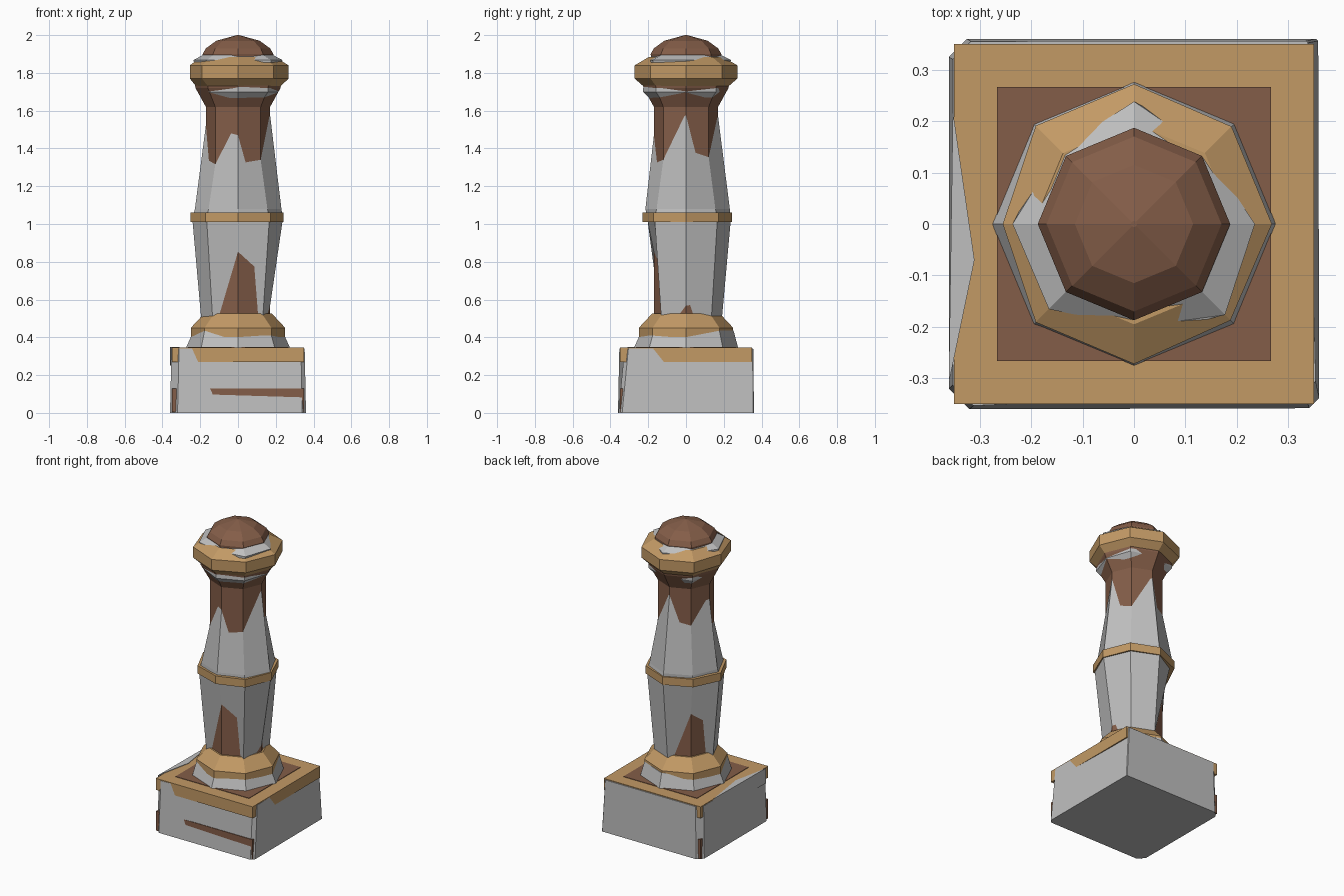
import bpy, bmesh, math

if "Cube" in bpy.data.objects:
    bpy.data.objects.remove(bpy.data.objects["Cube"])

def material(name, rgb):
    m = bpy.data.materials.new(name)
    m.diffuse_color = (*rgb, 1)
    m.use_nodes = True
    m.node_tree.nodes["Principled BSDF"].inputs["Base Color"].default_value = m.diffuse_color
    return m

STONE = material("grey_stone", (0.52, 0.52, 0.52))
TAN = material("tan_wood", (0.54, 0.32, 0.13))
BROWN = material("brown_wood", (0.23, 0.11, 0.065))

def finish(name, bm, mat):
    bmesh.ops.recalc_face_normals(bm, faces=bm.faces)
    me = bpy.data.meshes.new(name)
    bm.to_mesh(me)
    bm.free()
    me.materials.append(mat)
    ob = bpy.data.objects.new(name, me)
    bpy.context.collection.objects.link(ob)
    return ob

def loft(name, loops, mat):
    """Bridge stacked loops of points and cap both ends."""
    bm = bmesh.new()
    rings = [[bm.verts.new(p) for p in loop] for loop in loops]
    n = len(rings[0])
    for a, b in zip(rings, rings[1:]):
        for i in range(n):
            j = (i + 1) % n
            bm.faces.new((a[i], a[j], b[j], b[i]))
    bm.faces.new(rings[0][::-1])
    bm.faces.new(rings[-1])
    return finish(name, bm, mat)

def octagon(z, r):
    """Eight points from angle 0; r is one radius or eight."""
    rs = r if isinstance(r, (list, tuple)) else [r] * 8
    return [(rs[i] * math.cos(i * math.pi / 4), rs[i] * math.sin(i * math.pi / 4), z)
            for i in range(8)]

def lathe(name, profile, mat):
    return loft(name, [octagon(z, r) for z, r in profile], mat)

def slab(name, half, z0, z1, mat):
    sq = [(-half, -half), (half, -half), (half, half), (-half, half)]
    return loft(name, [[(x, y, z) for x, y in sq] for z in (z0, z1)], mat)

def chamfered(corners, c, z):
    """Square loop with each corner cut by c[i]."""
    out = []
    for i, (x, y) in enumerate(corners):
        sx, sy = math.copysign(c[i], x), math.copysign(c[i], y)
        a, b = (x, y - sy), (x - sx, y)
        out += [(*p, z) for p in ((a, b) if i % 2 == 0 else (b, a))]
    return out

# Square base: worn stone block with wooden trim poking out at the corners
cut = [0.04, 0.02, 0.004, 0.035]
bottom = [(-0.36, -0.36), (0.36, -0.358), (0.358, 0.36), (-0.36, 0.36)]
top = [(-0.352, -0.353), (0.353, -0.325), (0.338, 0.356), (-0.352, 0.355)]
loft("base_stone", [chamfered(bottom, cut, 0), chamfered(top, cut, 0.34)], STONE)
slab("base_foot_trim", 0.35, 0.004, 0.13, BROWN)
slab("base_top_trim", 0.35, 0.27, 0.345, TAN)
slab("base_top_panel", 0.266, 0.34, 0.348, BROWN)

# Stone chip showing on the left edge of the base top
chip = [(-0.352, 0.22), (-0.36, -0.31), (-0.31, -0.07)]
loft("base_edge_chip", [[(x, y, z) for x, y in chip] for z in (0.25, 0.348)], STONE)

# Stone foot and tan collar around the bottom of the shaft
lathe("foot_stone", [(0.34, 0.277),
                     (0.435, [0.235, 0.25, 0.252, 0.24, 0.235, 0.25, 0.235, 0.24]),
                     (0.47, 0.2)], STONE)
lathe("foot_collar", [(0.385, 0.25), (0.45, 0.25), (0.525, 0.18)], TAN)

# Brown inner core with flared neck
lathe("shaft_core", [(0.48, 0.17), (1.62, 0.17), (1.72, 0.225), (1.77, 0.235)], BROWN)

# Worn stone shaft, widest at the middle; it sinks into the core at both ends
lathe("shaft_stone", [
    (0.50, [0.16, 0.19, 0.19, 0.11, 0.195, 0.19, 0.10, 0.185]),
    (1.03, [0.238, 0.235, 0.238, 0.215, 0.242, 0.235, 0.205, 0.235]),
    (1.08, [0.23, 0.22, 0.232, 0.225, 0.228, 0.22, 0.215, 0.22]),
    (1.60, [0.167, 0.125, 0.166, 0.13, 0.16, 0.11, 0.155, 0.12])], STONE)

# Tan band at the middle
band = [0.242, 0.243, 0.243, 0.24, 0.252, 0.243, 0.23, 0.243]
lathe("middle_band", [(1.01, band), (1.062, band)], TAN)

# Stone head core, peeking out below and above the ring
lathe("head_stone", [
    (1.62, 0.15),
    (1.70, [0.215, 0.226, 0.2, 0.226, 0.2, 0.215, 0.228, 0.226]),
    (1.80, 0.22),
    (1.868, [0.235, 0.2, 0.238, 0.205, 0.236, 0.234, 0.2, 0.25]),
    (1.90, 0.175)], STONE)

# Tan head ring
rim = [0.268, 0.268, 0.272, 0.27, 0.255, 0.27, 0.272, 0.265]
lathe("head_ring", [(1.72, 0.215), (1.77, rim), (1.84, rim), (1.885, 0.195)], TAN)

# Brown faceted dome cap
lathe("dome_cap", [(1.87, 0.185), (1.90, 0.187), (1.93, 0.17), (1.97, 0.115),
                   (2.0, 0.006)], BROWN)
